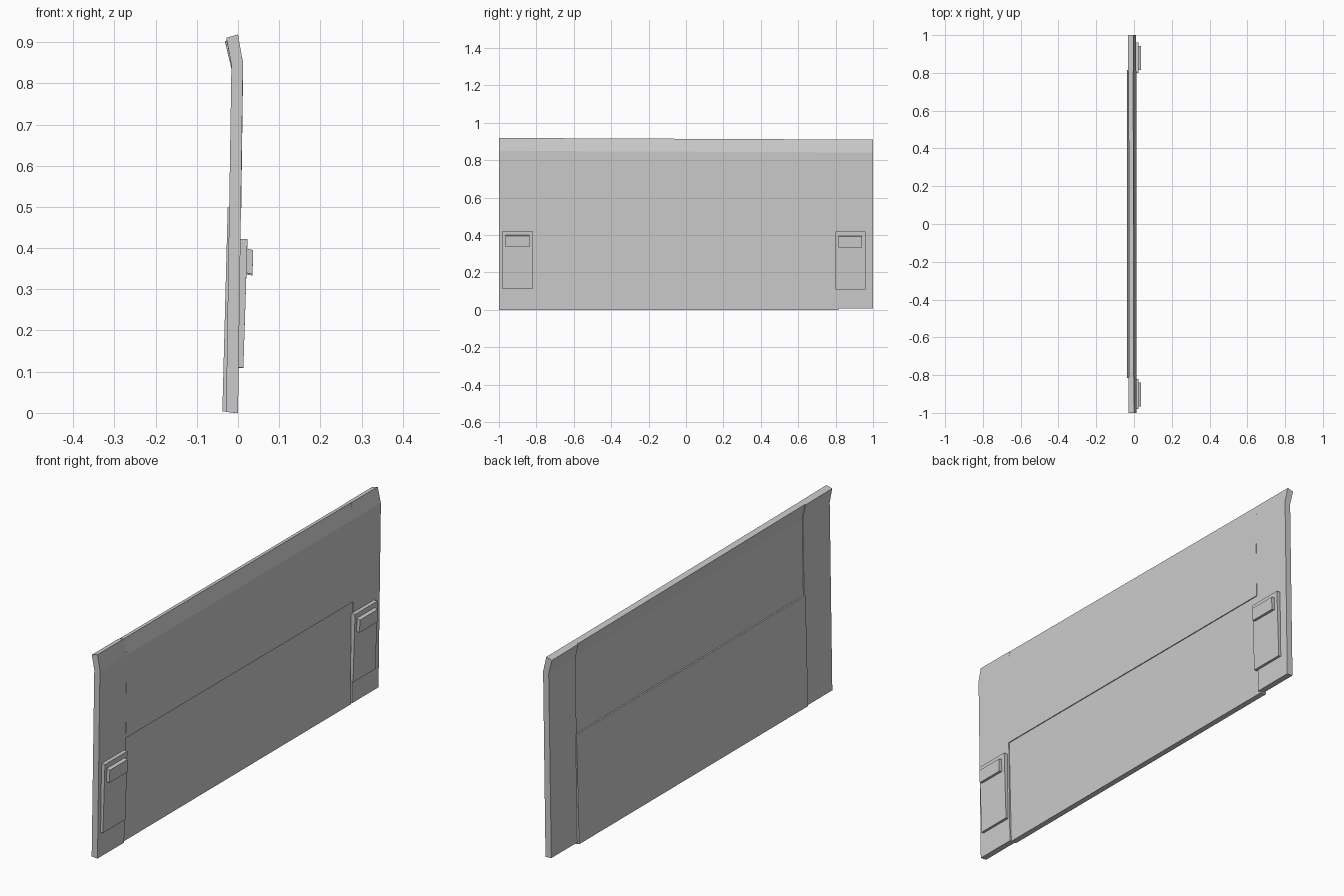
import bpy, bmesh

if "Cube" in bpy.data.objects:
    bpy.data.objects.remove(bpy.data.objects["Cube"])


def slab(name, y0, y1, profile):
    """Extrude an (x, z) profile along y; the panel tapers slightly towards +y."""
    bm = bmesh.new()
    rings = []
    for y in (y0, y1):
        ring = []
        for x, z in profile:
            lip = max(0.0, (z - 0.84) / 0.075)
            ring.append(bm.verts.new((x - 0.002 * lip * y, y, z * (1 - 0.005 * y))))
        rings.append(ring)
    a, b = rings
    n = len(profile)
    for i in range(n):
        j = (i + 1) % n
        bm.faces.new((a[i], a[j], b[j], b[i]))
    bm.faces.new(a[::-1])
    bm.faces.new(b)
    bmesh.ops.recalc_face_normals(bm, faces=bm.faces)
    mesh = bpy.data.meshes.new(name)
    bm.to_mesh(mesh)
    bm.free()
    obj = bpy.data.objects.new(name, mesh)
    bpy.context.collection.objects.link(obj)
    return obj


def side_profile(base):
    """Leaning board with a bent lip at the top."""
    return [(0.0, base), (0.012, 0.845), (-0.002, 0.914),
            (-0.030, 0.906), (-0.016, 0.84), (-0.029, base + 0.002)]


# Side panels
slab("side_panel_left", -1.0, -0.81, side_profile(0.0))
slab("side_panel_right", 0.81, 1.0, side_profile(0.008))

# Upper centre panel with bent lip, recessed at the back
slab("upper_centre_panel", -0.81, 0.81,
     [(0.0075, 0.47), (0.0125, 0.845), (-0.003, 0.914),
      (-0.027, 0.907), (-0.012, 0.84), (-0.018, 0.47)])

# Lower centre panel, leaning out at the back
slab("lower_centre_panel", -0.815, 0.815,
     [(-0.008, 0.0), (0.004, 0.495), (-0.025, 0.497), (-0.038, 0.004)])

# Latch plates and their grips on the front of both side panels
for side, y0, y1 in (("left", -0.98, -0.82), ("right", 0.80, 0.96)):
    slab("latch_plate_" + side, y0, y1,
         [(0.0, 0.11), (0.013, 0.11), (0.023, 0.42), (0.004, 0.42)])
    slab("latch_grip_" + side, y0 + 0.015, y1 - 0.018,
         [(0.019, 0.338), (0.035, 0.335), (0.037, 0.393), (0.021, 0.397)])
